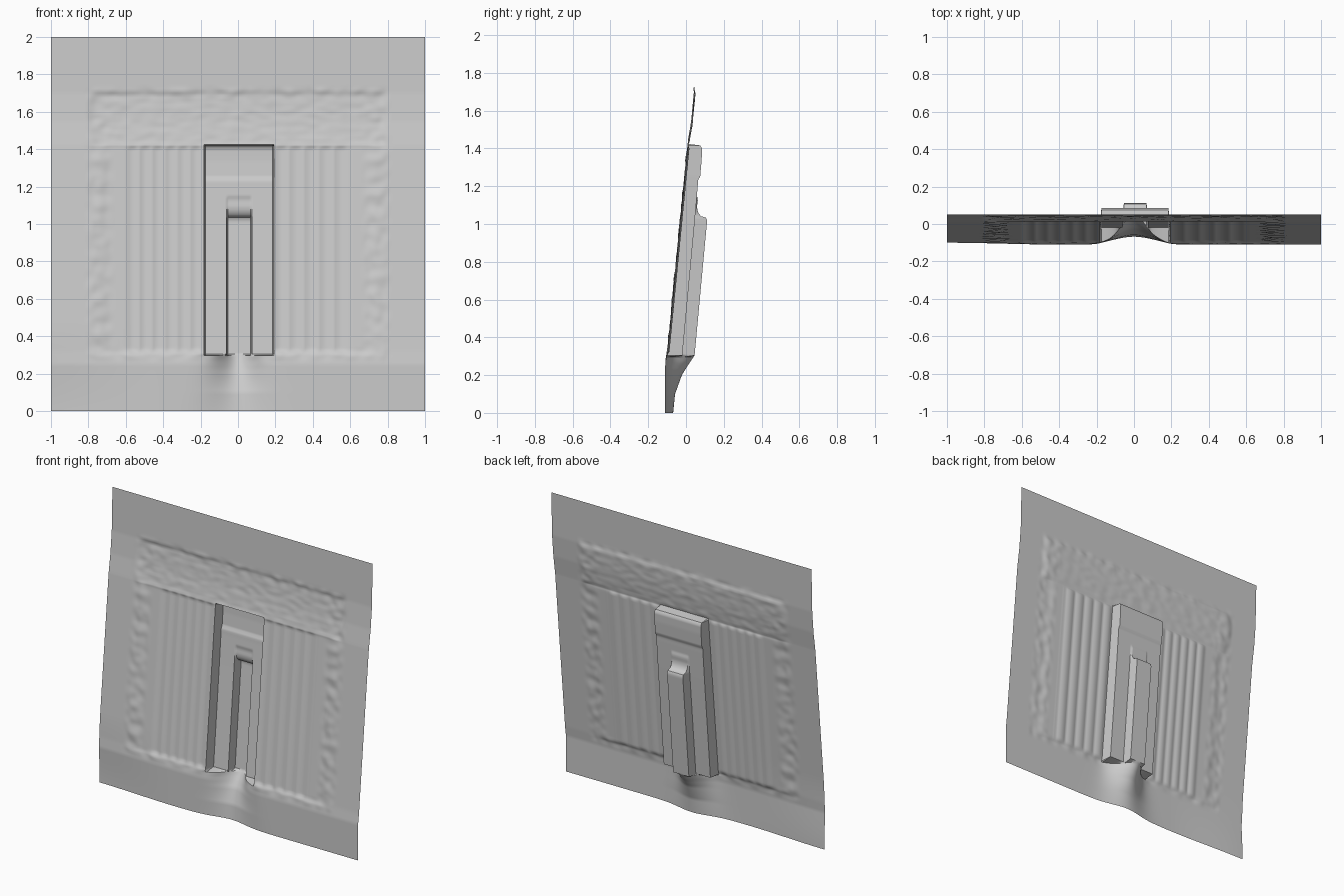
import bpy, bmesh, math
from mathutils import Vector, noise

cube = bpy.data.objects.get("Cube")
if cube:
    bpy.data.objects.remove(cube)

# Profiles are (height, depth) points, seen from the side
SHEET = [(0, -.11), (.25, -.11), (.32, -.1), (1.42, .008), (1.55, .028), (1.7, .042), (2, .05)]
NICHE = [(.3, -.02), (1.0, .045), (1.2, .062), (1.235, .064), (1.25, .075),
         (1.34, .083), (1.4, .085), (1.42, .072)]
SLOT = [(.3, .045), (1.02, .112), (1.035, .105), (1.04, .08), (1.06, .064),
        (1.09, .058), (1.13, .063), (1.145, .059)]
SWELL = [(0, .042), (.1, .052), (.2, .088), (.26, .125), (.3, .145)]

# Wall positions: left edge, right edge, bottom, top
NICHE_BOX = (-.178, .188, .3, 1.42)
SLOT_BOX = (-.058, .071, .3, 1.15)
WALL = .004


def along(profile, z):
    if z <= profile[0][0]:
        return profile[0][1]
    for (z0, y0), (z1, y1) in zip(profile, profile[1:]):
        if z <= z1:
            return y0 + (y1 - y0) * (z - z0) / (z1 - z0)
    return profile[-1][1]


def smooth(a, b, v):
    t = min(max((v - a) / (b - a), 0), 1)
    return t * t * (3 - 2 * t)


def inside(box, x, z):
    return box[0] < x < box[1] and box[2] < z < box[3]


def band(a, b, v, soft):
    return smooth(a - soft, a + soft, v) * (1 - smooth(b - soft, b + soft, v))


def depth(x, z):
    if inside(SLOT_BOX, x, z):
        return along(SLOT, z)
    if inside(NICHE_BOX, x, z):
        return along(NICHE, z)
    y = along(SHEET, z)
    # lifted lower left corner
    y += .02 * smooth(.4, 1, -x) * (1 - smooth(0, .5, z))
    # soft swelling under the niche
    if z <= .3:
        width = .11 - .13 * z
        y += along(SWELL, z) * math.exp(-.5 * (x / width) ** 2)
    # vertical flutes beside the niche
    pitch = .068 if x < 0 else .08
    flutes = band(.2, .6, abs(x), .01) * band(.32, 1.41, z, .012)
    y += .007 * flutes * abs(math.sin(math.pi * (abs(x) - .19) / pitch))
    # shallow sunk field and rough lintel above it
    y += .005 * band(-.72, .72, x, .03) * band(.31, 1.42, z, .012)
    lintel = band(-.78, .78, x, .03) * band(1.425, 1.7, z, .008)
    y += lintel * (.007 + .003 * noise.noise(Vector((x * 14, 0, z * 30))))
    # puckered border
    border = band(-.8, .8, x, .03) * band(.28, 1.72, z, .02)
    border -= band(-.68, .68, x, .03) * band(.32, 1.68, z, .02)
    return y + .006 * max(border, 0) * noise.noise(Vector((x * 16, 3, z * 16)))


def spaced(start, end, step, walls):
    count = round((end - start) / step)
    marks = [start + i * step for i in range(count + 1)]
    marks = [m for m in marks if all(abs(m - w) > WALL * 1.5 for w in walls)]
    return sorted(marks + [w + s * WALL for w in walls for s in (-1, 1)])


# Fluted sheet with the stepped niche pressed into it
columns = spaced(-1, 1, .01, NICHE_BOX[:2] + SLOT_BOX[:2])
rows = spaced(0, 2, .0125, (.3, 1.0375, 1.15, 1.42))
bm = bmesh.new()
grid = [[bm.verts.new((x, depth(x, z), z)) for x in columns] for z in rows]
for low, high in zip(grid, grid[1:]):
    for i in range(len(columns) - 1):
        bm.faces.new((low[i], low[i + 1], high[i + 1], high[i]))
mesh = bpy.data.meshes.new("niche_panel")
bm.to_mesh(mesh)
bm.free()
panel = bpy.data.objects.new("niche_panel", mesh)
bpy.context.collection.objects.link(panel)

# Plain grey stone
stone = bpy.data.materials.new("grey_stone")
stone.use_nodes = True
colour = (.6, .6, .6, 1)
stone.diffuse_color = colour
stone.node_tree.nodes["Principled BSDF"].inputs["Base Color"].default_value = colour
mesh.materials.append(stone)

bpy.context.view_layer.objects.active = panel
panel.select_set(True)
bpy.ops.object.shade_smooth_by_angle(angle=math.radians(40))
